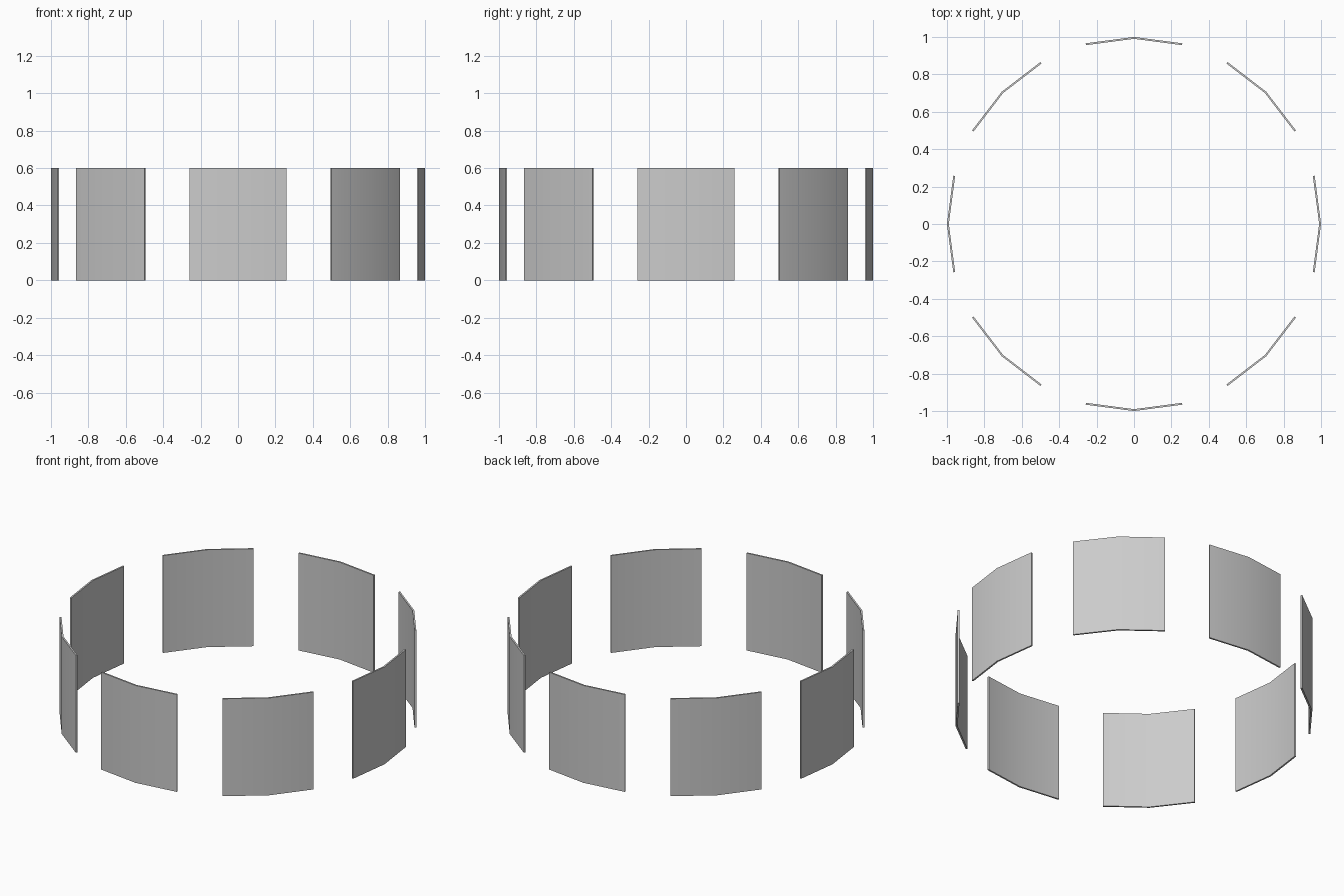
import bpy, bmesh
from math import cos, sin, radians

if "Cube" in bpy.data.objects:
    bpy.data.objects.remove(bpy.data.objects["Cube"])

R_OUT, R_IN, HEIGHT = 1.0, 0.99, 0.6
PANELS, HALF_SPAN = 8, 15  # each panel is two 15 degree facets


def curved_panel(name, centre):
    # thin arc outline, extruded upward
    angles = [radians(centre + d) for d in (-HALF_SPAN, 0, HALF_SPAN)]
    outline = [(R_OUT, a) for a in angles] + [(R_IN, a) for a in reversed(angles)]
    bm = bmesh.new()
    base = bm.faces.new([bm.verts.new((r * cos(a), r * sin(a), 0)) for r, a in outline])
    top = bmesh.ops.extrude_face_region(bm, geom=[base])["geom"]
    bmesh.ops.translate(bm, vec=(0, 0, HEIGHT),
                        verts=[v for v in top if isinstance(v, bmesh.types.BMVert)])
    bmesh.ops.recalc_face_normals(bm, faces=bm.faces)
    mesh = bpy.data.meshes.new(name)
    bm.to_mesh(mesh)
    bm.free()
    obj = bpy.data.objects.new(name, mesh)
    bpy.context.collection.objects.link(obj)
    return obj


# ring of evenly spaced panels
panels = [curved_panel(f"curved_panel_{i + 1}", i * 360 / PANELS) for i in range(PANELS)]

# smooth facets, sharp rims
for p in panels:
    p.select_set(True)
bpy.context.view_layer.objects.active = panels[0]
bpy.ops.object.shade_smooth_by_angle(angle=radians(30))
